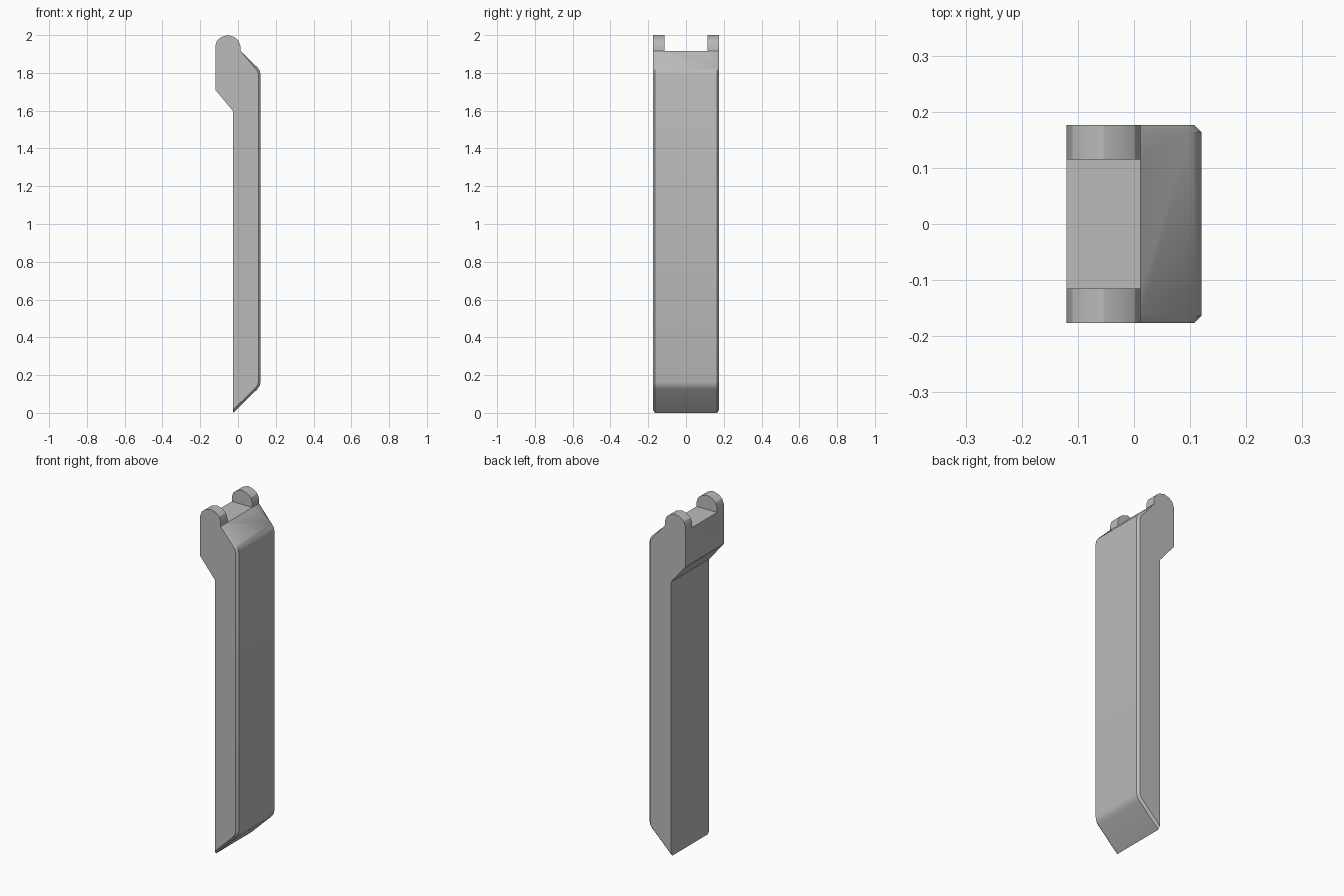
import bpy
import bmesh

default = bpy.data.objects.get("Cube")
if default:
    bpy.data.objects.remove(default, do_unlink=True)

HALF_WIDTH = 0.176

grey = bpy.data.materials.new("plain grey")
grey.use_nodes = True
colour = (0.5, 0.5, 0.5, 1)
grey.diffuse_color = colour
grey.node_tree.nodes["Principled BSDF"].inputs["Base Color"].default_value = colour

# Side profile (x, z): outer face first, then hinge ears, then inner face
outer = [(-0.026, 0), (0.102, 0.125), (0.115, 0.143), (0.12, 0.165),
         (0.12, 1.79), (0.115, 1.812), (0.102, 1.83), (0.012, 1.917)]
ear = [(0.012, 1.945), (0.002, 1.972), (-0.02, 1.99), (-0.054, 2.0),
       (-0.088, 1.99), (-0.11, 1.972), (-0.12, 1.945)]
inner = [(-0.12, 1.71), (-0.026, 1.597)]
profile = outer + ear + inner

# Extrude the profile across the width
bm = bmesh.new()
front, back = [[bm.verts.new((x, y, z)) for x, z in profile]
               for y in (-HALF_WIDTH, HALF_WIDTH)]
bm.faces.new(front)
bm.faces.new(back)
count = len(profile)
for i in range(count):
    j = (i + 1) % count
    bm.faces.new((front[i], front[j], back[j], back[i]))
bmesh.ops.recalc_face_normals(bm, faces=bm.faces)

# Chamfer the long rims of the outer face
rims = [bm.edges.get((side[i], side[i + 1]))
        for side in (front, back) for i in range(len(outer) - 1)]
bmesh.ops.bevel(bm, geom=rims, offset=0.012, segments=1, affect='EDGES')
mesh = bpy.data.meshes.new("hinged_bar")
bm.to_mesh(mesh)
bm.free()
mesh.materials.append(grey)
bar = bpy.data.objects.new("hinged_bar", mesh)
bpy.context.collection.objects.link(bar)

# Cut the gap between the two hinge ears
bpy.ops.mesh.primitive_cube_add(size=1, location=(0, 0, 2.017))
cutter = bpy.context.object
cutter.name = "ear_gap_cutter"
cutter.scale = (0.6, 0.23, 0.2)
cutter.hide_render = True
bpy.ops.object.select_all(action='DESELECT')
bar.select_set(True)
bpy.context.view_layer.objects.active = bar
gap = bar.modifiers.new("ear_gap", 'BOOLEAN')
gap.operation = 'DIFFERENCE'
gap.solver = 'EXACT'
gap.object = cutter
bpy.ops.object.modifier_apply(modifier=gap.name)
bpy.data.objects.remove(cutter, do_unlink=True)

# Smooth the rounded corners, keep the hard edges
bpy.ops.object.shade_smooth_by_angle(angle=0.52)
